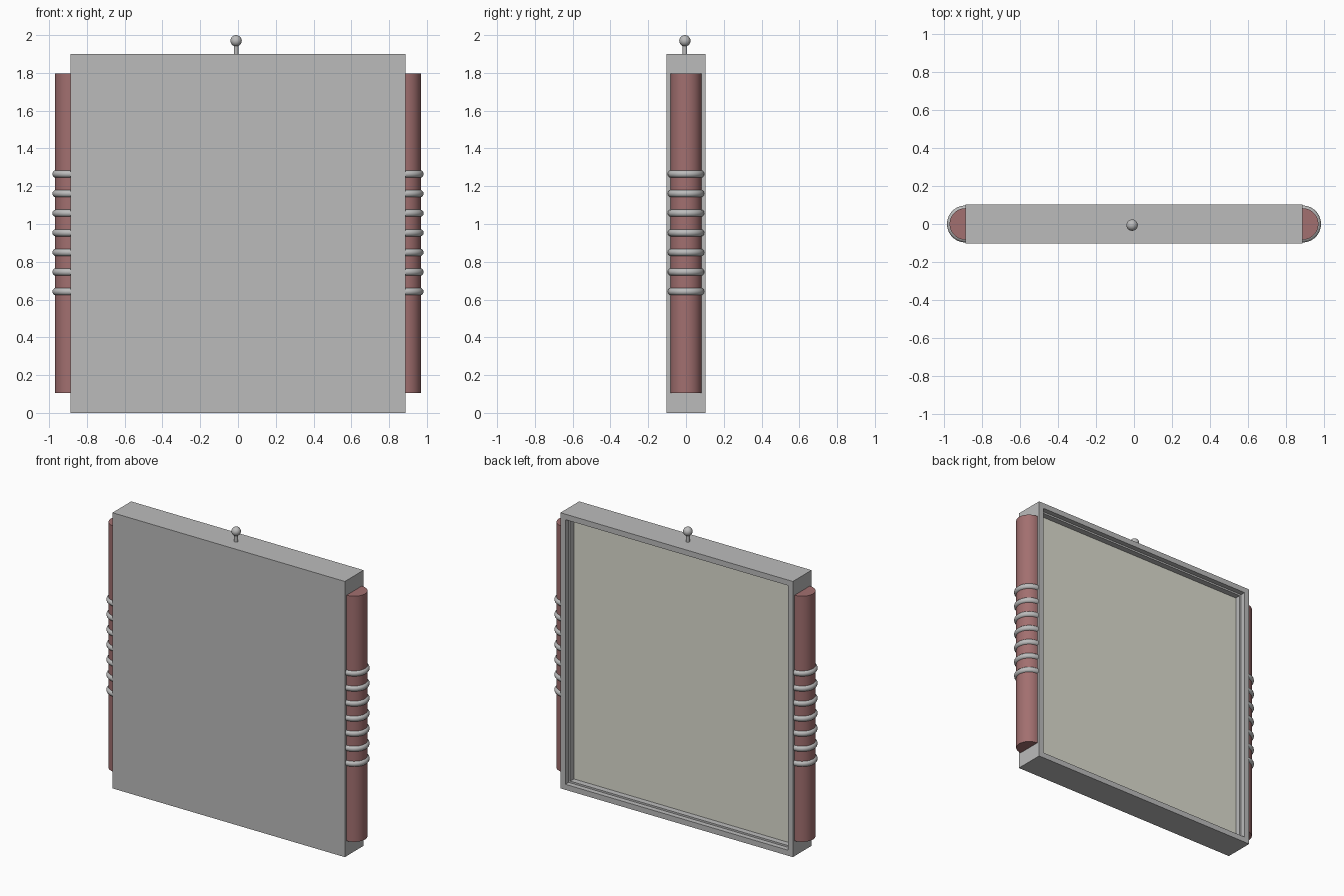
import bpy, bmesh, math
from mathutils import Vector, Matrix

if "Cube" in bpy.data.objects:
    bpy.data.objects.remove(bpy.data.objects["Cube"])

HALF_W, HALF_D, HEIGHT = 0.886, 0.102, 1.90


def material(name, rgb):
    m = bpy.data.materials.new(name)
    m.diffuse_color = (*rgb, 1)
    m.use_nodes = True
    m.node_tree.nodes["Principled BSDF"].inputs["Base Color"].default_value = m.diffuse_color
    return m


def finish(bm, name, mat=None, smooth=False, mirror=False):
    bmesh.ops.recalc_face_normals(bm, faces=bm.faces[:])
    mesh = bpy.data.meshes.new(name)
    bm.to_mesh(mesh)
    bm.free()
    ob = bpy.data.objects.new(name, mesh)
    bpy.context.collection.objects.link(ob)
    if mat:
        mesh.materials.append(mat)
    if mirror:
        ob.modifiers.new("mirror", 'MIRROR').use_clip = False
    if smooth:
        bpy.ops.object.select_all(action='DESELECT')
        ob.select_set(True)
        bpy.context.view_layer.objects.active = ob
        bpy.ops.object.shade_smooth_by_angle(angle=math.radians(40))
    return ob


def half_turn(name, profile, closed, mat=None):
    """Spin an (r, z) profile half way round the side edge of the frame."""
    bm = bmesh.new()
    verts = [bm.verts.new((HALF_W, -r, z)) for r, z in profile]
    pairs = list(zip(verts, verts[1:]))
    if closed:
        pairs.append((verts[-1], verts[0]))
    edges = [bm.edges.new(p) for p in pairs]
    bmesh.ops.spin(bm, geom=verts + edges, cent=(HALF_W, 0, 0), axis=(0, 0, 1),
                   angle=math.pi, steps=24)
    bmesh.ops.remove_doubles(bm, verts=bm.verts[:], dist=1e-5)
    return finish(bm, name, mat, smooth=True, mirror=True)


# Frame: box whose back has a stepped recess
bm = bmesh.new()
bmesh.ops.create_cube(bm, size=1, matrix=Matrix.Translation((0, 0, HEIGHT / 2))
                      @ Matrix.Diagonal((2 * HALF_W, 2 * HALF_D, HEIGHT, 1)))
back = max(bm.faces, key=lambda f: f.calc_center_median().y)
for border, depth in ((0.038, 0.035), (0.012, 0.04)):
    bmesh.ops.inset_region(bm, faces=[back], thickness=border, use_even_offset=True)
    back = bmesh.ops.extrude_discrete_faces(bm, faces=[back])["faces"][0]
    bmesh.ops.translate(bm, verts=back.verts[:], vec=Vector((0, -depth, 0)))
frame = finish(bm, "frame")

# Pale back panel at the bottom of the recess
frame.data.materials.append(material("frame_grey", (0.5, 0.5, 0.5)))
frame.data.materials.append(material("panel_cream", (0.72, 0.72, 0.63)))
panel = max((p for p in frame.data.polygons if p.normal.y > 0.9), key=lambda p: p.area)
panel.material_index = 1

# Half-round side grips
half_turn("side_grips", [(0, 0.105), (0.083, 0.105), (0.083, 1.798), (0, 1.798)],
          False, material("grip_red", (0.36, 0.16, 0.16)))

# Seven rings round each grip
grey = frame.data.materials[0]
for i in range(7):
    z = 0.642 + i * 0.1038
    ring = [(0.077 + 0.02 * math.cos(a), z + 0.02 * math.sin(a))
            for a in (math.tau * k / 12 for k in range(12))]
    half_turn(f"grip_ring_{i + 1}", ring, True, grey)

# Post and ball on top
bm = bmesh.new()
bmesh.ops.create_cone(bm, cap_ends=True, segments=16, radius1=0.012, radius2=0.012,
                      depth=0.08, matrix=Matrix.Translation((-0.01, -0.006, 1.92)))
finish(bm, "top_post", grey, smooth=True)
bm = bmesh.new()
bmesh.ops.create_uvsphere(bm, u_segments=24, v_segments=12, radius=0.03,
                          matrix=Matrix.Translation((-0.01, -0.006, 1.97)))
finish(bm, "top_ball", grey, smooth=True)
